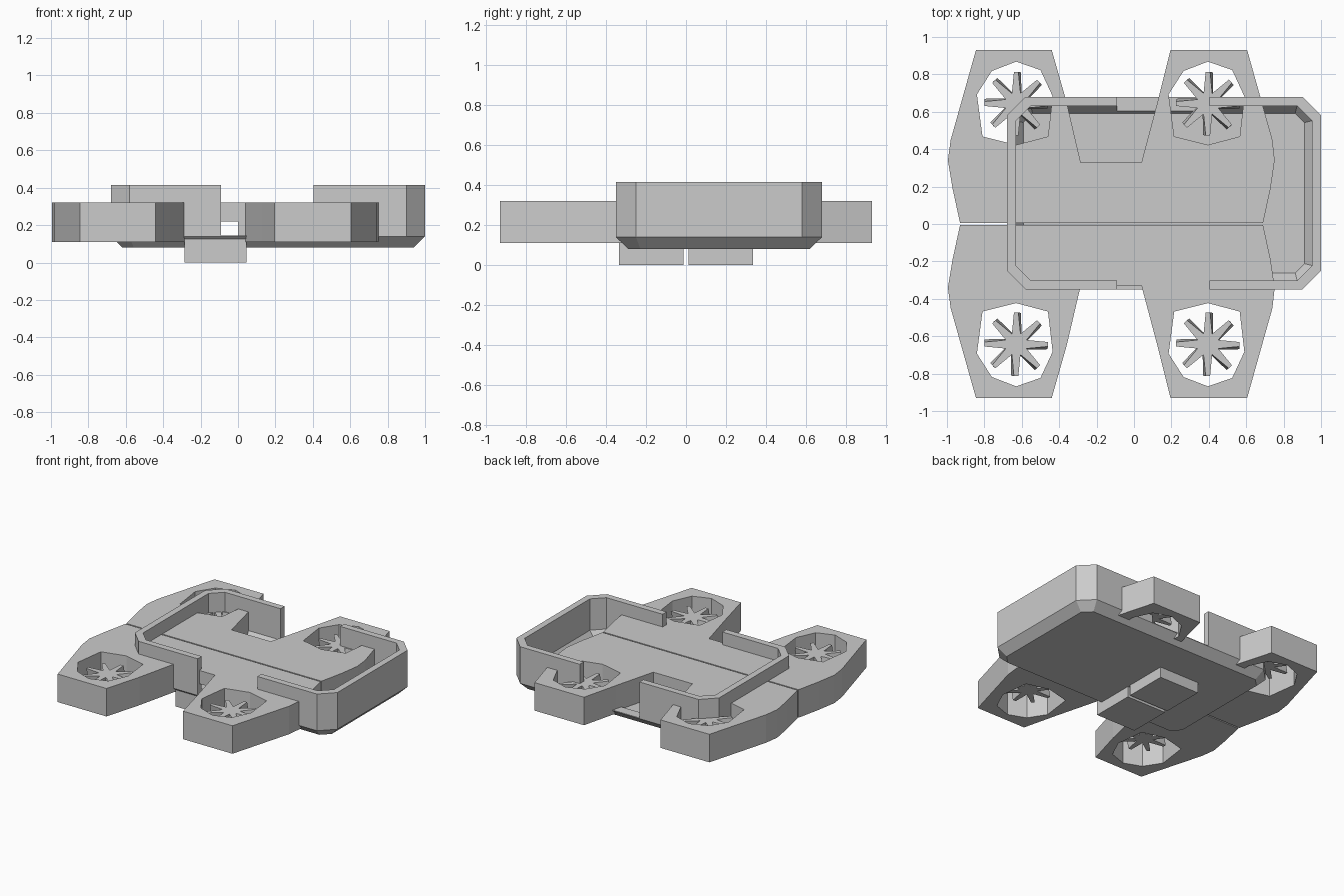
import bpy, bmesh
from math import sin, cos, radians

if "Cube" in bpy.data.objects:
    bpy.data.objects.remove(bpy.data.objects["Cube"])


def loft(name, rings, close=False):
    """Solid through rings of 3D points; end caps, or a ring-shaped tube if closed."""
    bm = bmesh.new()
    vs = [[bm.verts.new(p) for p in r] for r in rings]
    n = len(vs[0])
    for a, b in zip(vs, vs[1:]):
        for i in range(n):
            j = (i + 1) % n
            bm.faces.new((a[i], a[j], b[j], b[i]))
    bm.faces.new(vs[0])
    bm.faces.new(vs[-1])
    bmesh.ops.recalc_face_normals(bm, faces=bm.faces)
    me = bpy.data.meshes.new(name)
    bm.to_mesh(me)
    bm.free()
    ob = bpy.data.objects.new(name, me)
    bpy.context.collection.objects.link(ob)
    return ob


def prism(name, pts, z0, z1):
    return loft(name, [[(x, y, z) for x, y in pts] for z in (z0, z1)])


def box(name, x0, x1, y0, y1, z0, z1):
    return prism(name, [(x0, y0), (x1, y0), (x1, y1), (x0, y1)], z0, z1)


def cut(ob, cutter):
    m = ob.modifiers.new("cut", 'BOOLEAN')
    m.operation = 'DIFFERENCE'
    m.solver = 'EXACT'
    m.object = cutter
    bpy.context.view_layer.objects.active = ob
    bpy.ops.object.modifier_apply(modifier=m.name)
    bpy.data.objects.remove(cutter)


# Half frame outline (rear side, y > 0) and rotor opening around its centre
HALF = [(-.93, .005), (-.97, .19), (-.995, .34), (-.98, .45), (-.845, .93),
        (-.44, .93), (-.36, .65), (-.285, .33), (.04, .33), (.125, .65),
        (.195, .93), (.605, .93), (.74, .45), (.752, .34), (.73, .19), (.69, .005)]
HOLE = [(0, -.22), (.17, -.175), (.195, .04), (.13, .18),
        (0, .225), (-.13, .175), (-.21, .05), (-.18, -.175)]
ROTOR_Y = .643


def rotor(name, cx, cy):
    """Eight narrow blades on a star hub, sides slightly twisted."""
    rings = []
    for z, twist in ((.20, -5), (.27, 0)):
        r = []
        for k in range(8):
            for rad, off in ((.17, -4), (.17, 4), (.06, 22.5)):
                a = radians(45 * k + off + twist)
                r.append((cx + rad * cos(a), cy + rad * sin(a), z))
        rings.append(r)
    loft(name, rings)


for side, s in (("front", -1), ("rear", 1)):
    # Frame half with two ducts and the hollow below its bridge
    frame = prism(side + "_frame", [(x, s * y) for x, y in HALF], .11, .32)
    for cx in (-.63, .395):
        cy = s * ROTOR_Y
        cut(frame, prism("duct_cutter", [(cx + x, cy + s * y) for x, y in HOLE], 0, .5))
        rotor(side + ("_left_rotor" if cx < 0 else "_right_rotor"), cx, cy)
    cut(frame, box("bridge_cutter", -.26, 0, -.5, .5, .05, .22))
    # Foot pad
    y0, y1 = sorted((s * .012, s * .335))
    box(side + "_foot", -.285, .045, y0, y1, 0, .125)


def tray_ring(inset, corner, z):
    x0, x1, y0, y1 = -.68 + inset, 1 - inset, -.35 + inset, .68 - inset
    c = corner
    return [(x0 + c, y0, z), (x1 - c, y0, z), (x1, y0 + c, z), (x1, y1 - c, z),
            (x1 - c, y1, z), (x0 + c, y1, z), (x0, y1 - c, z), (x0, y0 + c, z)]


# Open tray with chamfered corners and base
tray = loft("tray", [tray_ring(.062, .06, .08), tray_ring(0, .10, .14),
                     tray_ring(0, .10, .415), tray_ring(.048, .08, .415),
                     tray_ring(.048, .08, .18), tray_ring(.088, .05, .13)])
# Side openings in the long walls
cut(tray, box("opening_cutter", -.09, .405, -.6, .9, .145, .6))
